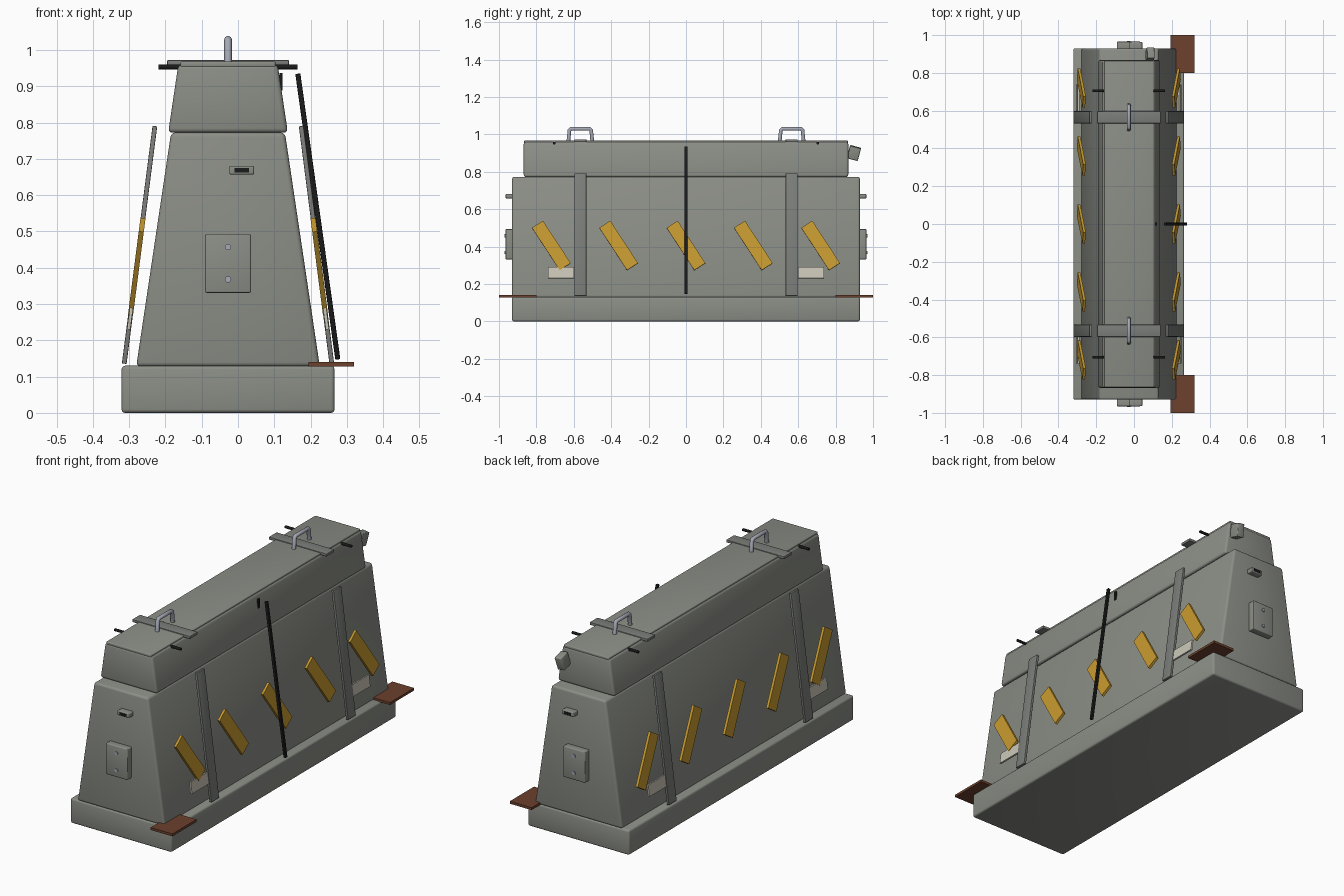
import bpy, bmesh, math
from mathutils import Matrix, Vector

cube = bpy.data.objects.get("Cube")
if cube:
    bpy.data.objects.remove(cube, do_unlink=True)


def material(name, rgb):
    m = bpy.data.materials.new(name)
    m.use_nodes = True
    m.diffuse_color = (*rgb, 1)
    m.node_tree.nodes["Principled BSDF"].inputs["Base Color"].default_value = (*rgb, 1)
    return m


GREY = material("concrete grey", (0.26, 0.27, 0.24))
DARK_GREY = material("strap grey", (0.2, 0.21, 0.195))
YELLOW = material("hazard yellow", (0.58, 0.33, 0.03))
BLACK = material("rubber black", (0.01, 0.01, 0.01))
BROWN = material("rust brown", (0.15, 0.052, 0.026))
PALE = material("pale label", (0.6, 0.57, 0.48))
STEEL = material("pale steel", (0.38, 0.4, 0.47))

MID = -0.0275  # centre line of the barrier across x


def finish(bm, name, mat, bevel=0.0, matrix=Matrix()):
    if bevel:
        bmesh.ops.bevel(bm, geom=bm.edges[:], offset=bevel, segments=3,
                        profile=0.5, affect='EDGES', clamp_overlap=True)
    bmesh.ops.transform(bm, matrix=matrix, verts=bm.verts)
    bmesh.ops.recalc_face_normals(bm, faces=bm.faces)
    mesh = bpy.data.meshes.new(name)
    bm.to_mesh(mesh)
    bm.free()
    mesh.materials.append(mat)
    ob = bpy.data.objects.new(name, mesh)
    bpy.context.collection.objects.link(ob)
    bpy.ops.object.select_all(action='DESELECT')
    ob.select_set(True)
    bpy.context.view_layer.objects.active = ob
    bpy.ops.object.shade_smooth_by_angle(angle=math.radians(40))
    return ob


def box(name, mat, centre, size, bevel=0.0, lean=0.0, roll=0.0, top=1.0):
    """Box; lean turns about y, roll about x, top scales the upper width."""
    bm = bmesh.new()
    bmesh.ops.create_cube(bm, size=1)
    for v in bm.verts:
        v.co = Vector(a * b for a, b in zip(v.co, size))
        if v.co.z > 0:
            v.co.x *= top
    m = (Matrix.Translation(centre) @ Matrix.Rotation(lean, 4, 'Y')
         @ Matrix.Rotation(roll, 4, 'X'))
    return finish(bm, name, mat, bevel, m)


def pin(name, mat, centre, radius, length, axis):
    bm = bmesh.new()
    bmesh.ops.create_cone(bm, cap_ends=True, segments=12, radius1=radius,
                          radius2=radius, depth=length)
    turn = Vector((0, 0, 1)).rotation_difference(Vector(axis)).to_matrix().to_4x4()
    return finish(bm, name, mat, 0, Matrix.Translation(centre) @ turn)


# Main shell: base, tapered body, cap and lid
box("base", GREY, (MID, 0, 0.065), (0.587, 1.86, 0.13), 0.01)
box("body", GREY, (MID, 0, 0.45), (0.506, 1.86, 0.645), 0.012, top=0.62)
box("cap", GREY, (MID, 0, 0.866), (0.33, 1.735, 0.188), 0.012, top=0.83)
box("lid", GREY, (MID, 0, 0.96), (0.262, 1.73, 0.016), 0.004)

# Leaning side dressing shares one sloping plane on each side
LEAN = math.atan(0.129)


def side_x(side, z):
    return MID + side * (0.3035 - 0.129 * z)


for side, label in ((1, "left"), (-1, "right")):
    lean = -side * LEAN
    for y in (-0.565, 0.565):
        box(f"{label}_strap", DARK_GREY, (side_x(side, 0.463), y, 0.463),
            (0.013, 0.064, 0.66), 0.002, lean)
        box(f"{label}_label", PALE, (side_x(side, 0.26), y + math.copysign(0.103, y), 0.26),
            (0.009, 0.14, 0.06), 0, lean)
    for i in range(-2, 3):
        box(f"{label}_stripe", YELLOW, (side_x(side, 0.405), i * 0.36, 0.405),
            (0.014, 0.07, 0.272), 0, lean, math.radians(33))
    # Lid pins
    for y in (-0.705, 0.705):
        pin(f"{label}_lid_pin", BLACK, (MID + side * 0.158, y, 0.953), 0.007, 0.068, (1, 0, 0))

# Lid crossbars and lifting handles
for y in (-0.565, 0.565):
    box("crossbar", DARK_GREY, (MID, y, 0.965), (0.335, 0.064, 0.014), 0.002)
    curve = bpy.data.curves.new("handle", 'CURVE')
    curve.dimensions = '3D'
    curve.bevel_depth = 0.0105
    curve.bevel_resolution = 3
    curve.use_fill_caps = True
    path = [(-0.064, 0.962), (-0.058, 1.022), (-0.051, 1.029),
            (0.051, 1.029), (0.058, 1.022), (0.064, 0.962)]
    spline = curve.splines.new('POLY')
    spline.points.add(len(path) - 1)
    for p, (dy, z) in zip(spline.points, path):
        p.co = (MID, y + dy, z, 1)
    curve.materials.append(STEEL)
    bpy.context.collection.objects.link(bpy.data.objects.new("handle", curve))

# End hatches, bolts, latches and corner plates
for end, label in ((-1, "front"), (1, "back")):
    box(f"{label}_hatch", GREY, (MID, end * 0.945, 0.412), (0.126, 0.04, 0.162), 0.004)
    for z in (0.368, 0.457):
        pin(f"{label}_bolt", STEEL, (MID, end * 0.964, z), 0.009, 0.012, (0, 1, 0))
    box(f"{label}_latch", GREY, (0.01, end * 0.945, 0.669), (0.068, 0.038, 0.024), 0.004)
    box(f"{label}_latch_slot", BLACK, (0.01, end * 0.964, 0.669), (0.04, 0.004, 0.013))
    box(f"{label}_corner_plate", BROWN, (0.257, end * 0.9, 0.134), (0.126, 0.2, 0.013))

# Leaning rod, its bracket, and the block on the back of the cap
box("rod", BLACK, (0.22, 0, 0.541), (0.014, 0.015, 0.795), 0.002, -math.atan(0.14))
box("rod_bracket", BLACK, (0.119, 0, 0.912), (0.008, 0.014, 0.048))
box("back_block", GREY, (0.085, 0.898, 0.9), (0.04, 0.06, 0.07), 0.004, 0.12, math.radians(-15))
